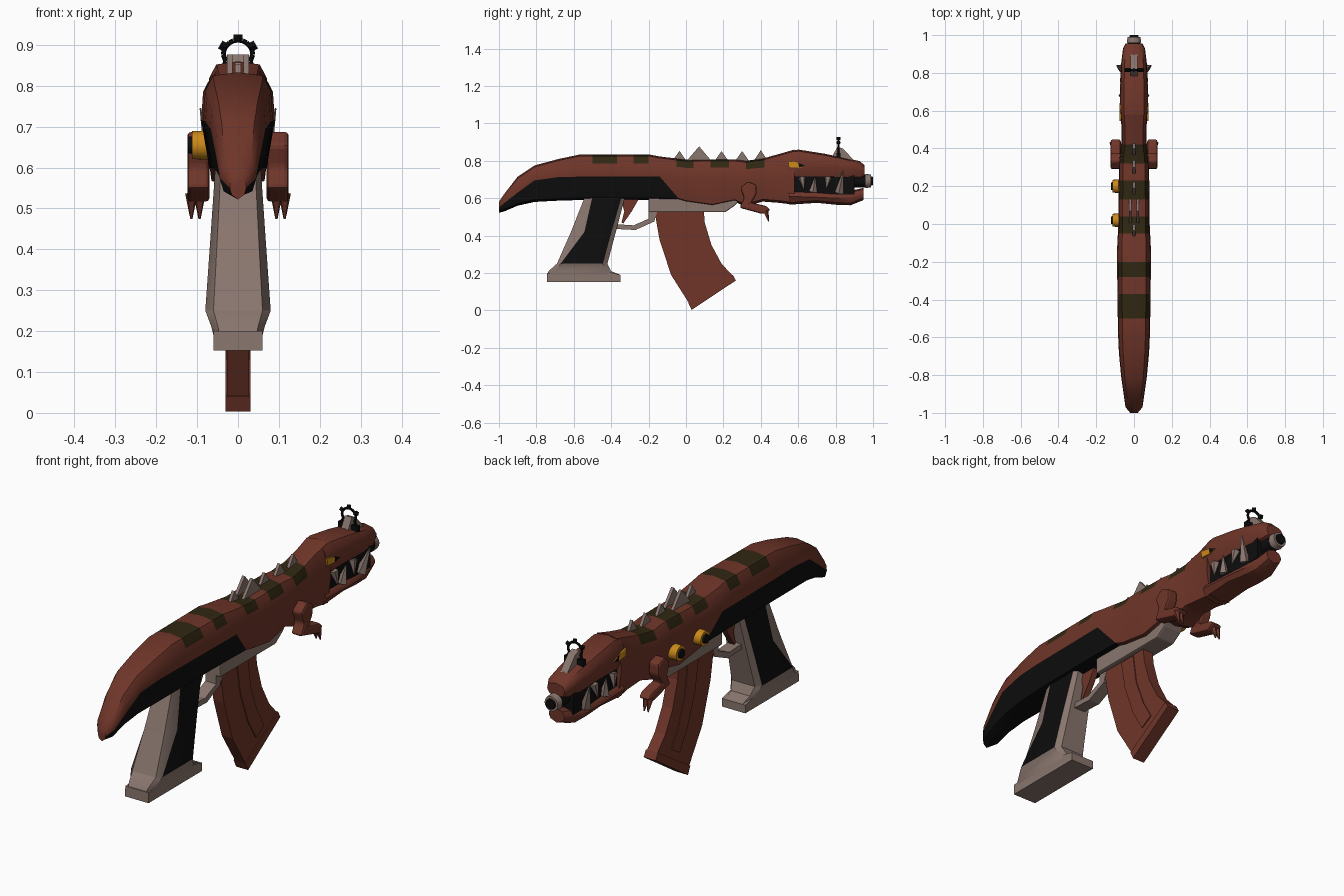
import bpy, bmesh, math
from mathutils import Vector

cube = bpy.data.objects.get("Cube")
if cube:
    bpy.data.objects.remove(cube, do_unlink=True)


def material(name, rgb):
    m = bpy.data.materials.new(name)
    m.use_nodes = True
    m.diffuse_color = (*rgb, 1)
    m.node_tree.nodes["Principled BSDF"].inputs["Base Color"].default_value = (*rgb, 1)
    return m


BROWN = material("hide brown", (.16, .036, .022))
BLACK = material("soft black", (.004, .004, .004))
OLIVE = material("dark olive", (.03, .02, .006))
BONE = material("bone grey", (.25, .18, .155))
GOLD = material("amber yellow", (.6, .25, .01))


def finish(name, bm, mats, mirror=False, smooth=False, bevel=0):
    bmesh.ops.recalc_face_normals(bm, faces=bm.faces)
    mesh = bpy.data.meshes.new(name)
    bm.to_mesh(mesh)
    bm.free()
    ob = bpy.data.objects.new(name, mesh)
    bpy.context.collection.objects.link(ob)
    for m in mats:
        mesh.materials.append(m)
    if bevel:
        mod = ob.modifiers.new("Bevel", 'BEVEL')
        mod.width, mod.segments = bevel, 2
    if mirror:
        ob.modifiers.new("Mirror", 'MIRROR')
    if smooth:
        bpy.ops.object.select_all(action='DESELECT')
        ob.select_set(True)
        bpy.context.view_layer.objects.active = ob
        bpy.ops.object.shade_smooth_by_angle(angle=math.radians(35))
    return ob


def loft(name, rings, mats, rule=None, smooth=True):
    """Skin closed rings of points; rule(section, side) gives the material slot."""
    bm = bmesh.new()
    rows = [[bm.verts.new(p) for p in ring] for ring in rings]
    n = len(rows[0])
    for s, (a, b) in enumerate(zip(rows, rows[1:])):
        for i in range(n):
            j = (i + 1) % n
            f = bm.faces.new((a[i], a[j], b[j], b[i]))
            f.material_index = rule(s, i) if rule else 0
    bm.faces.new(rows[0])
    bm.faces.new(rows[-1])
    return finish(name, bm, mats, smooth=smooth)


def prism(name, profile, x0, x1, mat, mirror=False, bevel=0):
    """Extrude a side profile of (y, z) points from x0 to x1."""
    bm = bmesh.new()
    face = bm.faces.new([bm.verts.new((x0, y, z)) for y, z in profile])
    out = bmesh.ops.extrude_face_region(bm, geom=[face])
    verts = [v for v in out["geom"] if isinstance(v, bmesh.types.BMVert)]
    bmesh.ops.translate(bm, verts=verts, vec=(x1 - x0, 0, 0))
    return finish(name, bm, [mat], mirror, bevel=bevel)


def rod(name, start, end, r0, r1, mat, sides=16, mirror=False):
    """Cylinder or cone running between two points."""
    a, b = Vector(start), Vector(end)
    bm = bmesh.new()
    bmesh.ops.create_cone(bm, cap_ends=True, segments=sides, radius1=r0, radius2=r1,
                          depth=(b - a).length)
    turn = (b - a).to_track_quat('Z', 'Y').to_matrix().to_4x4()
    turn.translation = (a + b) / 2
    bm.transform(turn)
    return finish(name, bm, [mat], mirror, smooth=sides > 8)


def hide_ring(y, w, top, line, bottom, shear=0):
    """Flat-topped cross-section with a side line that divides hide and panel."""
    half = [(.72 * w, y, top - .008), (.95 * w, y, top - .3 * (top - line) - .012),
            (w, y, line), (.78 * w, y + shear, bottom + .012)]
    left = [(-x, yy, z) for x, yy, z in reversed(half)]
    return [(0, y, top)] + half + [(0, y + shear, bottom)] + left


# Body and tail: y, half width, top, side line, bottom, shear of the lower edge
body = [(-1, .02, .58, .55, .522, 0), (-.97, .045, .625, .575, .53, 0),
        (-.9, .055, .715, .63, .56, 0), (-.81, .068, .775, .695, .58, 0),
        (-.68, .08, .81, .713, .587, 0), (-.57, .085, .833, .715, .59, 0),
        (-.195, .09, .833, .715, .59, 0), (-.14, .09, .823, .715, .587, .1),
        (0, .083, .806, .70, .575, 0), (.14, .083, .808, .70, .555, 0),
        (.26, .08, .808, .70, .58, 0), (.32, .08, .80, .69, .555, 0),
        (.41, .068, .812, .69, .582, 0), (.5, .065, .837, .69, .575, 0),
        (.58, .072, .86, .70, .565, 0)]
stripes = [(-.5, -.37), (-.28, -.2), (-.05, .04), (.13, .23), (.32, .42)]
for y in [v for pair in stripes for v in pair]:
    if all(abs(y - s[0]) > .002 for s in body):
        k = next(i for i, s in enumerate(body) if s[0] > y)
        a, b = body[k - 1], body[k]
        t = (y - a[0]) / (b[0] - a[0])
        body.insert(k, tuple(p + (q - p) * t for p, q in zip(a, b)))


def body_rule(s, i):
    y0, y1 = body[s][0], body[s + 1][0]
    if i in (3, 4, 5, 6) and y1 < -.13:
        return 1
    painted = any(a < (y0 + y1) / 2 < b for a, b in stripes)
    return 2 if painted and i in (0, 1, 8, 9) else 0


loft("body_and_tail", [hide_ring(*s) for s in body], [BROWN, BLACK, OLIVE], body_rule)

# Head
loft("upper_jaw", [hide_ring(*s) for s in [
    (.55, .069, .85, .76, .70), (.6, .074, .86, .765, .705), (.74, .073, .838, .765, .705),
    (.85, .068, .815, .76, .70), (.93, .058, .798, .75, .70), (.955, .045, .775, .74, .71)]], [BROWN])
loft("lower_jaw", [hide_ring(*s) for s in [
    (.55, .069, .645, .61, .565), (.7, .068, .64, .605, .575), (.8, .062, .637, .6, .565),
    (.88, .055, .64, .6, .562), (.95, .04, .655, .62, .59)]], [BROWN])
prism("mouth_lining", [(.54, .62), (.9, .62), (.9, .73), (.54, .73)], -.052, .052, BLACK)
prism("eye", [(.545, .8), (.6, .79), (.64, .772), (.61, .762), (.55, .766)], .068, .0765, GOLD, True)
prism("pupil", [(.6, .79), (.64, .772), (.605, .764)], .07, .078, BLACK, True)
for y, z, tip_y, tip_z, r in [(.62, .712, .63, .645, .02), (.76, .712, .75, .65, .02),
                              (.68, .635, .69, .715, .024), (.82, .63, .84, .745, .026)]:
    rod("tooth", (.058, y, z), (.092 if tip_z > .73 else .072, tip_y, tip_z), r, .002, BONE, 5, True)

# Barrel in the mouth
rod("barrel", (0, .6, .692), (0, .965, .692), .034, .034, BLACK)
rod("muzzle_ring", (0, .96, .692), (0, .99, .692), .038, .034, BONE)
rod("muzzle_bore", (0, .985, .692), (0, 1, .692), .025, .022, BLACK)

# Back spines and nose horn
for y, z, length, x in [(-.035, .853, .04, 0), (.07, .877, .07, .02), (.19, .852, .04, 0),
                        (.3, .852, .04, 0), (.4, .857, .04, 0)]:
    prism("back_spine", [(y - length, .795), (y + length, .795), (y, z)],
          x - .007, x + .007, BONE, x > 0)
prism("nose_horn", [(.78, .82), (.81, .876), (.84, .865), (.9, .8)], -.018, .018, BONE)

# Front sight: open hoop with knobs
hoop = [(-.037, .84), (-.03, .86)] + [
    (.036 * math.cos(a), .876 + .036 * math.sin(a))
    for a in [math.pi * (1 - i / 10) for i in range(11)]] + [(.03, .86), (.037, .84)]
for (x0, z0), (x1, z1) in zip(hoop, hoop[1:]):
    rod("sight_hoop", (x0, .815, z0), (x1, .815, z1), .006, .006, BLACK, 6)
for deg in (30, 90, 150):
    c, s = math.cos(math.radians(deg)), math.sin(math.radians(deg))
    rod("sight_knob", (.034 * c, .815, .876 + .034 * s), (.05 * c, .815, .876 + .05 * s),
        .011, .011, BLACK, 4)
prism("sight_foot", [(.805, .80), (.825, .80), (.825, .842), (.805, .842)], -.05, .05, BLACK)

# Arms with claws
prism("arm", [(.29, .655), (.33, .69), (.377, .672), (.377, .62), (.35, .576), (.43, .558),
              (.452, .535), (.41, .515), (.286, .549), (.31, .6)], .07, .124, BROWN, True, .01)
for x in (.094, .114):
    rod("claw", (x, .425, .535), (x, .442, .475), .016, .003, BROWN, 5, True)

# Two dials on one side only
for y in (.02, .2):
    rod("dial", (-.07, y, .655), (-.113, y, .655), .036, .034, GOLD)
    rod("dial_cap", (-.11, y, .655), (-.122, y, .655), .022, .02, BLACK)

# Lower receiver, trigger guard, trigger
prism("lower_receiver", [(-.2, .6), (.3, .6), (.26, .56), (.21, .525), (-.2, .525)],
      -.048, .048, BONE, bevel=.006)
prism("trigger_guard", [(-.39, .465), (-.37, .435), (-.27, .43), (-.17, .475), (-.15, .54), (-.2, .54),
                        (-.2, .49), (-.28, .455), (-.36, .46)], -.028, .028, BONE)
prism("trigger", [(-.35, .6), (-.25, .6), (-.29, .53), (-.335, .465), (-.345, .47), (-.33, .53)],
      -.014, .014, BROWN)

# Curved magazine with raised rib and base lip
prism("magazine", [(-.17, .54), (-.142, .38), (-.08, .19), (.015, .04), (.25, .185), (.19, .25),
                   (.136, .35), (.1, .47), (.095, .54)], -.027, .027, BROWN)
prism("magazine_rib", [(-.05, .52), (-.025, .38), (.03, .23), (.09, .13), (.15, .165), (.1, .25),
                       (.05, .38), (.03, .52)], .025, .031, BROWN, True)
prism("magazine_base", [(.012, .04), (.03, .003), (.267, .16), (.25, .19)], -.031, .031, BROWN)

# Grip: z, back, panel back, panel front, front, half width
grip = [(.25, -.69, -.67, -.446, -.42, .08), (.42, -.615, -.543, -.4, -.375, .068),
        (.61, -.54, -.5, -.345, -.325, .055)]


def grip_ring(z, back, pb, pf, front, w):
    side = [(w * .75, back, z), (w, pb, z), (w, pf, z), (w * .75, front, z)]
    return side + [(-x, y, zz) for x, y, zz in reversed(side)]


loft("grip", [grip_ring(*s) for s in grip], [BONE, BLACK], lambda s, i: int(i in (1, 5)))
loft("grip_foot", [grip_ring(.19, -.742, -.71, -.42, -.35, .06),
                   grip_ring(.21, -.735, -.7, -.42, -.4, .065), grip_ring(*grip[0])], [BONE])
prism("grip_base", [(-.743, .152), (-.35, .152), (-.35, .19), (-.43, .21), (-.742, .2)],
      -.06, .06, BONE)
